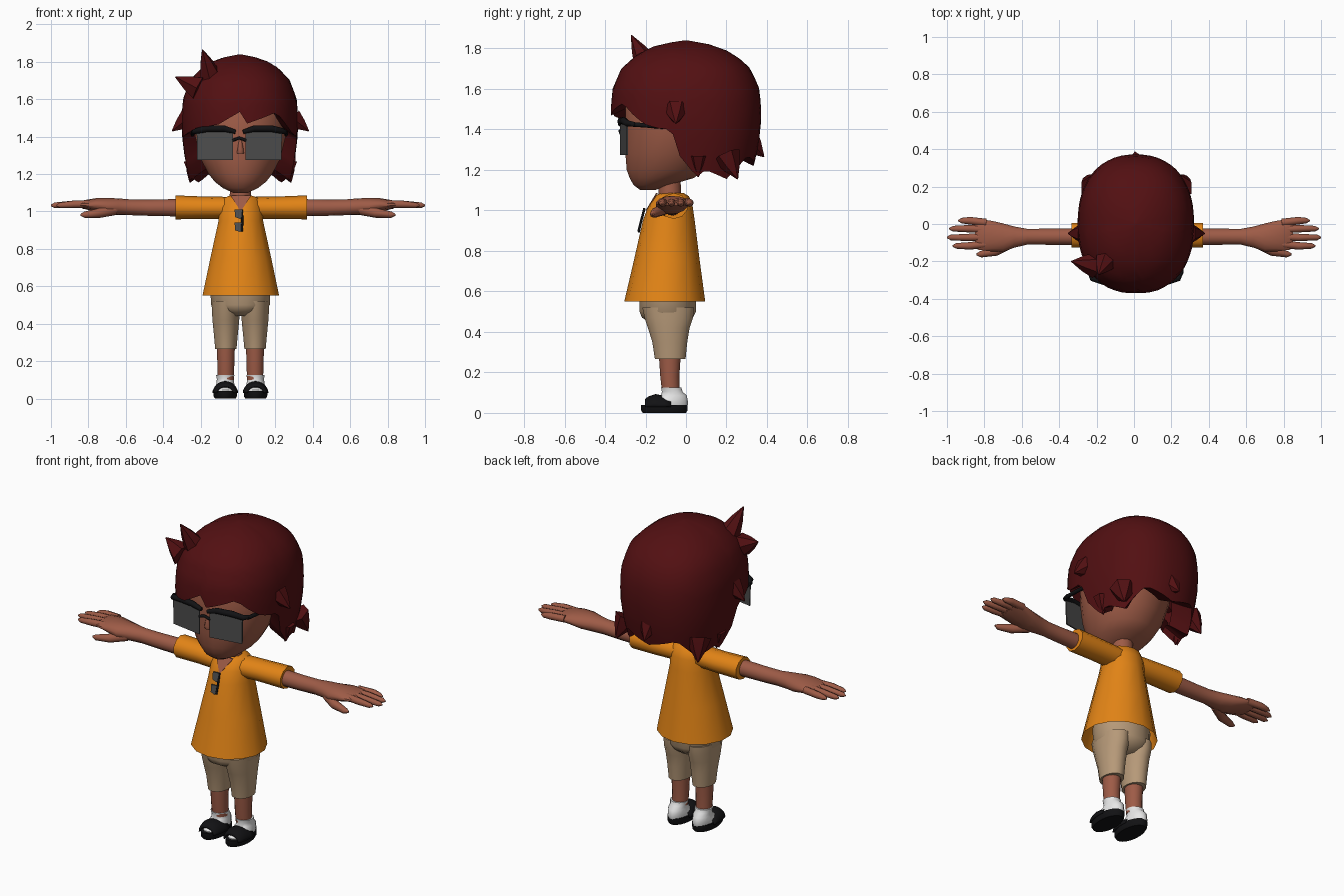
import bpy, bmesh, math
from mathutils import Vector

if "Cube" in bpy.data.objects:
    bpy.data.objects.remove(bpy.data.objects["Cube"])


def material(name, rgb):
    m = bpy.data.materials.new(name)
    m.diffuse_color = (*rgb, 1)
    m.use_nodes = True
    m.node_tree.nodes["Principled BSDF"].inputs["Base Color"].default_value = m.diffuse_color
    return m


SKIN = material("brown skin", (0.34, 0.105, 0.062))
HAIR = material("dark red hair", (0.085, 0.005, 0.006))
ORANGE = material("orange cloth", (0.76, 0.23, 0.008))
BEIGE = material("beige cloth", (0.47, 0.32, 0.19))
BLACK = material("black", (0.006, 0.006, 0.007))
WHITE = material("white", (0.85, 0.85, 0.85))
LENS = material("grey lens", (0.075, 0.075, 0.075))
MID = 0.013  # body centre line


def make(name, bm, mat, angle=50):
    bmesh.ops.recalc_face_normals(bm, faces=bm.faces)
    me = bpy.data.meshes.new(name)
    bm.to_mesh(me)
    bm.free()
    me.materials.append(mat)
    ob = bpy.data.objects.new(name, me)
    bpy.context.collection.objects.link(ob)
    bpy.ops.object.select_all(action='DESELECT')
    ob.select_set(True)
    bpy.context.view_layer.objects.active = ob
    bpy.ops.object.shade_smooth_by_angle(angle=math.radians(angle))
    return ob


def skin_rows(bm, rows, closed=True):
    """Bridge rows of points with quads."""
    vs = [[bm.verts.new(p) for p in r] for r in rows]
    n = len(vs[0])
    for a, b in zip(vs, vs[1:]):
        for i in range(n if closed else n - 1):
            j = (i + 1) % n
            bm.faces.new((a[i], a[j], b[j], b[i]))
    return vs


def loft(name, rings, mat, n=16, axis='z', sign=1, caps=(True, True)):
    """Rings are (position, centre 1, centre 2, radius 1, radius 2) along an axis."""
    bm = bmesh.new()
    rows = []
    for p, c1, c2, r1, r2 in rings:
        row = []
        for i in range(n):
            t = 2 * math.pi * (i + 0.5) / n
            u, v = c1 + r1 * math.cos(t), c2 + r2 * math.sin(t)
            row.append((u, v, p) if axis == 'z' else (sign * p, u, v))
        rows.append(row)
    vs = skin_rows(bm, rows)
    for end, cap in zip((vs[0], vs[-1]), caps):
        if cap:
            bm.faces.new(end)
    return make(name, bm, mat)


def tube(name, pts, radii, mat, n=8):
    """Tapered tube through points."""
    bm = bmesh.new()
    pts = [Vector(p) for p in pts]
    rows = []
    for i, p in enumerate(pts):
        d = pts[min(i + 1, len(pts) - 1)] - pts[max(i - 1, 0)]
        u = d.cross(Vector((0, 0, 1)) if abs(d.z) < 0.8 * d.length else Vector((1, 0, 0))).normalized()
        v = d.cross(u).normalized()
        rows.append([p + radii[i] * (u * math.cos(t) + v * math.sin(t))
                     for t in (2 * math.pi * k / n for k in range(n))])
    vs = skin_rows(bm, rows)
    bm.faces.new(vs[0])
    bm.faces.new(vs[-1])
    return make(name, bm, mat)


def plate(name, pts, mat, depth=0.008):
    bm = bmesh.new()
    vs = skin_rows(bm, [pts, [(x, y + depth, z) for x, y, z in pts]])
    bm.faces.new(vs[0])
    bm.faces.new(vs[1])
    return make(name, bm, mat, 20)


def lerp(table, x):
    for (a, va), (b, vb) in zip(table, table[1:]):
        if a <= x <= b:
            return va + (vb - va) * (x - a) / (b - a)
    return table[-1][1]


# head, nose and neck
loft("head", [(1.10, MID, -.19, .04, .035), (1.125, MID, -.17, .095, .09), (1.16, MID, -.12, .14, .16),
              (1.20, MID, -.10, .172, .195), (1.28, MID, -.08, .215, .222), (1.40, MID, -.06, .245, .245),
              (1.55, MID, -.05, .25, .25), (1.70, MID, -.04, .17, .18)], SKIN, 20)
loft("nose", [(1.31, MID, -.300, .02, .015), (1.33, MID, -.302, .018, .02), (1.38, MID, -.300, .008, .008)], SKIN, 8)
loft("neck", [(1.0, MID, -.08, .065, .06), (1.16, MID, -.08, .055, .055)], SKIN, 12)

# hair shell: the lower edge height depends on the angle around the head (0 = front)
side = [(55, 1.42), (66, 1.405), (77, 1.40), (82, 1.28), (101, 1.165), (110, 1.20), (132, 1.155),
        (152, 1.27), (180, 1.22)]
edge = [(-a, z) for a, z in reversed(side)] + [(-32, 1.45), (-18, 1.465), (2, 1.54), (6, 1.47),
                                               (32, 1.53), (45, 1.46)] + side
bulge = [(1.10, .80), (1.16, .86), (1.30, .95), (1.40, .99), (1.5, 1), (1.6, .975), (1.7, .86),
         (1.77, .65), (1.81, .43), (1.83, .2), (1.84, .02)]
bm = bmesh.new()
angles = [-180 + 6 * i for i in range(60)]
rows = []
for k in range(15):
    row = []
    for a in angles:
        s, c = math.sin(math.radians(a)), math.cos(math.radians(a))
        r = (abs(s / .312) ** 2.3 + abs(c / .372) ** 2.3) ** (-1 / 2.3)
        low = lerp(edge, a)
        if k < 13:
            z = 1.84 - (1.84 - low) * (k / 12) ** 1.4
            f = lerp(bulge, z)
        else:  # underside turned in to the head
            z = low + (0.01, 0.06)[k - 13]
            f = lerp(bulge, low) * (0.93, 0.66)[k - 13]
        row.append((MID - .003 + s * r * f, -c * r * f, z))
    rows.append(row)
vs = skin_rows(bm, rows)
bm.faces.new(vs[0])
make("hair", bm, HAIR, 40)

# hair tufts: base, tip, base radius
tufts = [((-.21, -.22, 1.66), (-.335, -.20, 1.72), .07), ((-.15, -.20, 1.73), (-.19, -.27, 1.865), .06),
         ((.02, .29, 1.36), (.005, .385, 1.265), .08)]
for s in (-1, 1):
    tufts += [((MID + s * .28, -.05, 1.50), (MID + s * .365, -.05, 1.43), .06),
              ((MID + s * .235, .20, 1.27), (MID + s * .27, .255, 1.155), .07),
              ((MID + s * .26, .06, 1.27), (MID + s * .255, .06, 1.165), .05)]
for base, tip, r in tufts:
    mid = Vector(base).lerp(Vector(tip), .5)
    tube("hair_tuft", [base, mid, tip], [r, r * .6, .003], HAIR, 6)

# sunglasses
for s in (-1, 1):
    def gx(x):
        return MID - .006 + s * x
    plate("lens", [(gx(.033), -.327, 1.275), (gx(.225), -.295, 1.275), (gx(.228), -.295, 1.43),
                   (gx(.033), -.327, 1.43)], LENS)
    tube("glasses_brow", [(gx(.02), -.325, 1.425), (gx(.08), -.322, 1.443), (gx(.17), -.308, 1.443),
                          (gx(.23), -.29, 1.43), (gx(.25), -.25, 1.425)], [.011, .017, .018, .016, .01], BLACK)
    tube("glasses_arm", [(gx(.245), -.27, 1.425), (gx(.25), -.17, 1.418), (gx(.25), -.08, 1.41)],
         [.011, .011, .01], BLACK)
tube("glasses_bridge", [(-.03, -.322, 1.38), (.007, -.326, 1.393), (.044, -.322, 1.38)], [.008] * 3, BLACK)

# shirt with flared open hem, sleeves and neckline
loft("shirt", [(.55, .015, -.105, .21, .20), (.75, .015, -.095, .167, .163), (.95, .015, -.085, .122, .128),
               (1.02, .015, -.077, .118, .110), (1.07, .015, -.07, .10, .085), (1.085, .015, -.07, .06, .06)],
     ORANGE, 14, caps=(False, True))
plate("neckline_skin", [(-.04, -.148, 1.085), (.015, -.199, 1.0), (.07, -.148, 1.085)], SKIN)
for s in (-1, 1):
    loft("sleeve", [(.03, -.07, 1.02, .075, .058), (.20 + s * .015, -.06, 1.02, .07, .06),
                    (.352 + s * .017, -.06, 1.022, .07, .064)], ORANGE, 10, 'x', s)

# small folded glasses hanging from the neckline
for z0, y0 in ((.96, -.219), (.89, -.234)):
    plate("hanging_lens", [(-.016, y0, z0 + .01), (.012, y0 - .003, z0), (.022, y0, z0 + .012),
                           (.02, y0 + .008, z0 + .052), (-.018, y0 + .008, z0 + .05)], LENS)
tube("hanging_frame", [(.021, -.205, 1.01), (.023, -.221, .95), (.021, -.235, .895)], [.006] * 3, BLACK)

# arms and hands
for s in (-1, 1):
    loft("arm", [(.30, -.068, 1.02, .045, .047), (.48, -.068, 1.02, .044, .043), (.57, -.068, 1.022, .043, .042),
                 (.64, -.07, 1.025, .058, .045), (.70, -.073, 1.027, .078, .045), (.76, -.065, 1.035, .084, .036),
                 (.83, -.056, 1.037, .084, .022), (.85, -.055, 1.037, .075, .012)], SKIN, 14, 'x', s)
    for y, tip in ((.018, .94), (-.025, .988), (-.072, 1.0), (-.117, .97)):
        ym = -.055 + (y + .055) * .85
        tube("finger", [(s * .79, ym, 1.04), (s * .88, y, 1.038), (s * (tip - .02), y, 1.033),
                        (s * tip, y, 1.032)], [.021, .02, .015, .004], SKIN)
    tube("thumb", [(s * .66, -.10, 1.01), (s * .74, -.145, .992), (s * .82, -.162, .982), (s * .842, -.162, .982)],
         [.03, .026, .017, .005], SKIN)

# shorts
loft("shorts_top", [(.44, MID, -.085, .06, .08), (.47, MID, -.092, .135, .128), (.50, MID, -.09, .16, .142),
                    (.60, MID, -.09, .165, .143)], BEIGE)

for s in (-1, 1):
    cx = MID + s * .078
    loft("shorts_leg", [(.265, cx, -.078, .058, .077), (.35, cx, -.08, .066, .088), (.42, cx, -.085, .073, .105),
                        (.47, cx, -.085, .076, .122), (.52, cx, -.088, .078, .13)], BEIGE)
    # lower leg, sock and sandal
    loft("leg", [(.10, cx, -.075, .044, .044), (.18, cx, -.08, .046, .048), (.30, cx, -.08, .05, .056)], SKIN)
    cx = MID + s * .081
    loft("sock", [(.025, cx, -.10, .05, .105), (.045, cx, -.095, .055, .108), (.065, cx, -.08, .052, .09),
                  (.085, cx, -.06, .048, .065), (.105, cx, -.068, .046, .052), (.125, cx, -.073, .05, .051)], WHITE)
    loft("sandal_sole", [(0, cx, -.107, .056, .108), (.012, cx, -.107, .063, .116), (.04, cx, -.107, .064, .116)],
         BLACK, 20)
    bm = bmesh.new()
    band = [(-.20, .045, .034), (-.185, .054, .046), (-.15, .062, .058), (-.11, .064, .05), (-.075, .064, .035)]
    skin_rows(bm, [[(cx + w * math.cos(math.pi * i / 12), y, .03 + h * math.sin(math.pi * i / 12))
                    for i in range(13)] for y, w, h in band], closed=False)
    strap = make("sandal_strap", bm, BLACK)
    mod = strap.modifiers.new("thickness", 'SOLIDIFY')
    mod.thickness = .01
    mod.offset = 0
